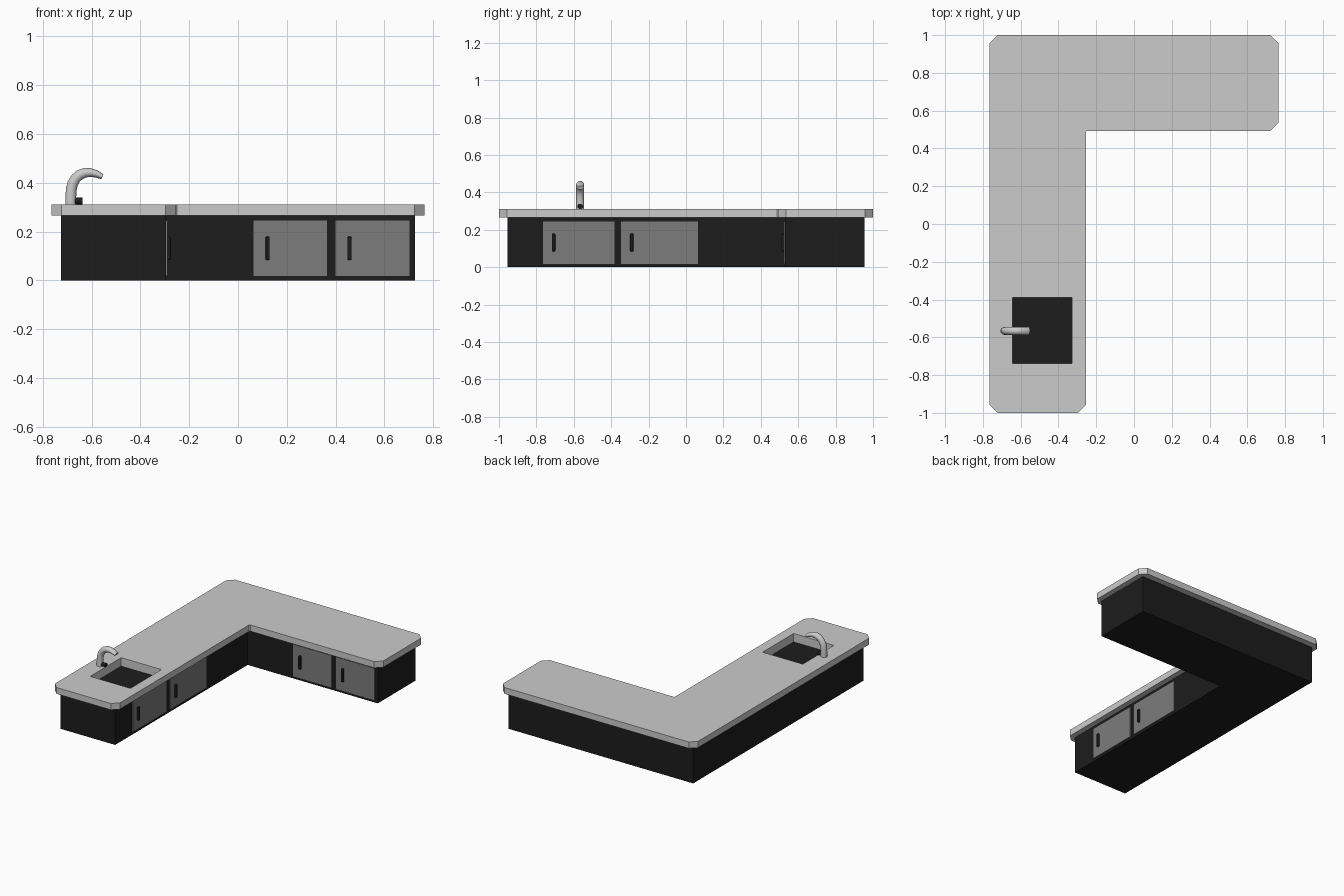
import bpy, bmesh, math
from mathutils import Vector

if "Cube" in bpy.data.objects:
    bpy.data.objects.remove(bpy.data.objects["Cube"])


def material(name, v):
    m = bpy.data.materials.new(name)
    m.diffuse_color = (v, v, v, 1)
    m.use_nodes = True
    m.node_tree.nodes["Principled BSDF"].inputs["Base Color"].default_value = m.diffuse_color
    return m


BLACK = material("black", 0.012)
DARK = material("dark_grey", 0.2)


def add_object(name, bm, mat=None):
    bmesh.ops.recalc_face_normals(bm, faces=bm.faces[:])
    me = bpy.data.meshes.new(name)
    bm.to_mesh(me)
    bm.free()
    ob = bpy.data.objects.new(name, me)
    bpy.context.collection.objects.link(ob)
    if mat:
        me.materials.append(mat)
    return ob


def prism(name, pts, z0, z1, mat=None):
    bm = bmesh.new()
    face = bm.faces.new([bm.verts.new((x, y, z0)) for x, y in pts])
    ext = bmesh.ops.extrude_face_region(bm, geom=[face], use_keep_orig=True)
    top = [g for g in ext["geom"] if isinstance(g, bmesh.types.BMVert)]
    bmesh.ops.translate(bm, verts=top, vec=(0, 0, z1 - z0))
    return add_object(name, bm, mat)


def box(name, x, y, z, mat=None):
    return prism(name, [(x[0], y[0]), (x[1], y[0]), (x[1], y[1]), (x[0], y[1])], z[0], z[1], mat)


def cut(ob, cutter):
    mod = ob.modifiers.new("cut", "BOOLEAN")
    mod.object = cutter
    mod.solver = "EXACT"
    bpy.context.view_layer.objects.active = ob
    bpy.ops.object.modifier_apply(modifier=mod.name)


# L-shaped cabinet and worktop with chamfered outer corners
cabinet = prism("cabinet", [(-.725, -.955), (-.295, -.955), (-.295, .53), (.725, .53),
                            (.725, .955), (-.725, .955)], 0, .265, BLACK)
c = .042
worktop = prism("worktop", [(-.765 + c, -1), (-.255 - c, -1), (-.255, -1 + c), (-.255, .487),
                            (-.249, .493), (.765 - c, .493), (.765, .493 + c), (.765, 1 - c),
                            (.765 - c, 1), (-.765 + c, 1), (-.765, 1 - c), (-.765, -1 + c)],
                .265, .31)

# Sink opening with grey lining and black floor
sx, sy, t = (-.643, -.327), (-.738, -.39), .008
lining = box("sink_lining", (sx[0] - t, sx[1] + t), (sy[0] - t, sy[1] + t), (.25, .265))
hole = box("sink_cutter", sx, sy, (.2, .4))
pocket = box("pocket_cutter", (sx[0] - t, sx[1] + t), (sy[0] - t, sy[1] + t), (.25, .4))
cut(worktop, hole)
cut(lining, hole)
cut(cabinet, pocket)
for helper in (hole, pocket):
    bpy.data.objects.remove(helper)


# Doors and handles, built in a face plane: u runs along the cabinet front
def door(name, u0, u1, facing_x):
    def place(n, u, depth, z, mat):
        if facing_x:
            return box(n, (-.297, -.295 + depth), u, z, mat)
        return box(n, u, (.53 - depth, .532), z, mat)
    place(name, (u0, u1), .006, (.018, .245), DARK)
    h = u0 + .057
    handle = place(name + "_handle", (h - .009, h + .009), .02, (.084, .18), BLACK)
    bev = handle.modifiers.new("bevel", "BEVEL")
    bev.width = .006
    bev.segments = 2


door("front_door_left", .064, .365, False)
door("front_door_right", .40, .703, False)
door("side_door_front", -.765, -.383, True)
door("side_door_back", -.347, .064, True)

# Tap: elliptical rings swept along a curved path, flattening at the spout
FY = -.566
path = [(-.685, .305), (-.685, .345), (-.683, .375), (-.677, .398), (-.665, .418), (-.648, .433),
        (-.627, .441), (-.605, .442), (-.58, .436), (-.556, .425)]
half = [.022, .022, .022, .022, .021, .021, .020, .018, .015, .011]
N = 20
bm = bmesh.new()
rings = []
for i, (x, z) in enumerate(path):
    a, b = path[max(i - 1, 0)], path[min(i + 1, len(path) - 1)]
    tan = Vector((b[0] - a[0], 0, b[1] - a[1])).normalized()
    nor = Vector((-tan.z, 0, tan.x))
    ring = []
    for k in range(N):
        w = math.tau * k / N
        p = Vector((x, FY, z)) + nor * half[i] * math.cos(w) + Vector((0, .021 * math.sin(w), 0))
        ring.append(bm.verts.new(p))
    rings.append(ring)
for r, s in zip(rings, rings[1:]):
    for k in range(N):
        bm.faces.new((r[k], r[(k + 1) % N], s[(k + 1) % N], s[k]))
bm.faces.new(rings[0])
bm.faces.new(rings[-1])
tap = add_object("tap", bm)

# Tap knob
bpy.ops.mesh.primitive_cylinder_add(vertices=20, radius=.014, depth=.04,
                                    location=(-.658, FY, .325), rotation=(0, math.pi / 2, 0))
knob = bpy.context.object
knob.name = "tap_knob"
knob.data.materials.append(BLACK)

bpy.ops.object.select_all(action="DESELECT")
for ob in (tap, knob):
    ob.select_set(True)
bpy.context.view_layer.objects.active = tap
bpy.ops.object.shade_smooth_by_angle(angle=math.radians(35))
